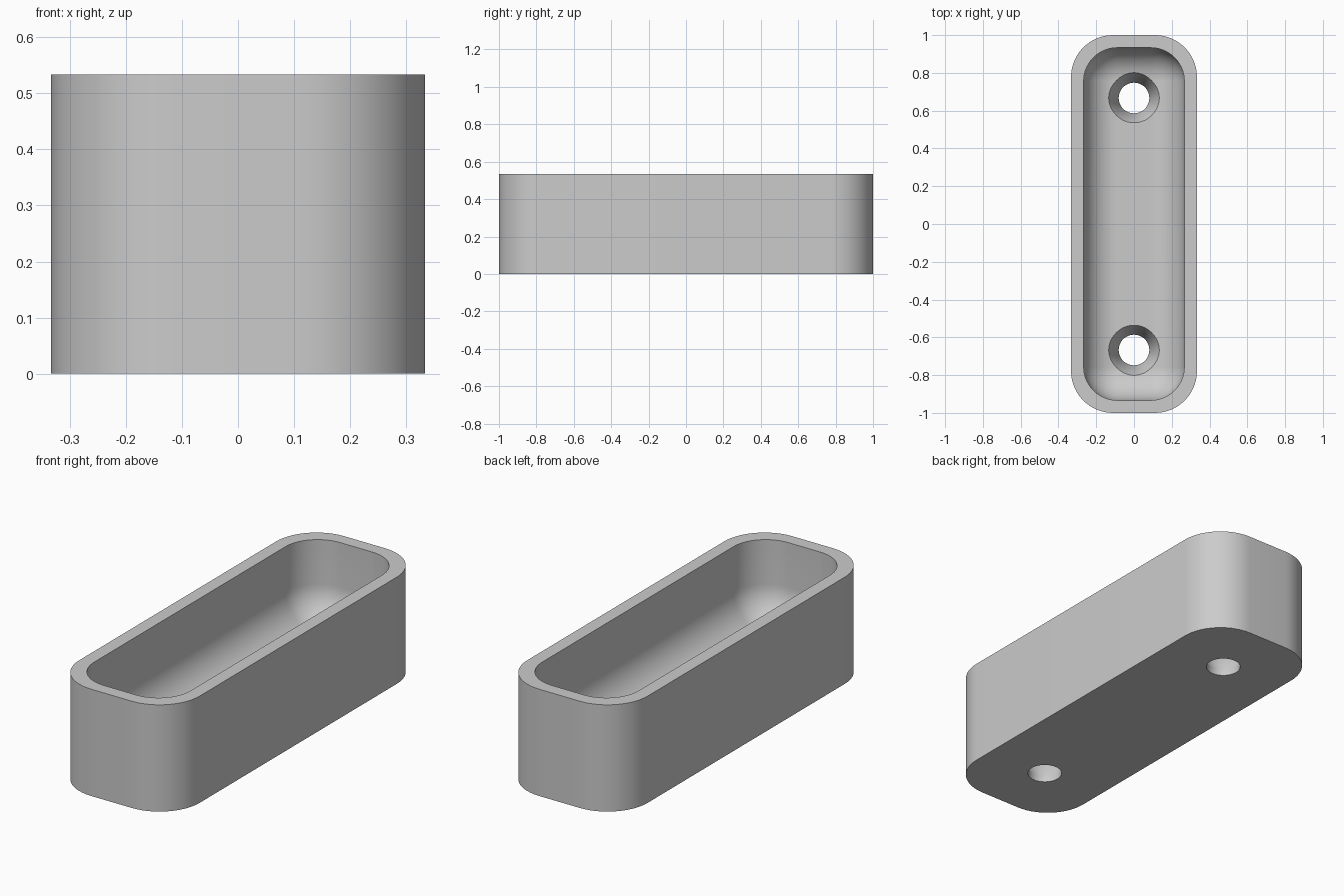
import bpy, bmesh, math

default = bpy.data.objects.get("Cube")
if default:
    bpy.data.objects.remove(default, do_unlink=True)

HALF_X, HALF_Y, WALL = 0.3333, 1.0, 0.0667
R_OUT, R_IN = 0.222, 0.178       # outer and inner corner radii
HEIGHT, FLOOR = 0.5333, 0.1333
HOLE_R, SINK_R, HOLE_Y, SINK_Z = 0.081, 0.131, 0.667, 0.0333
STEPS = 14

grey = bpy.data.materials.new("plain_grey")
grey.use_nodes = True
grey.diffuse_color = (0.6, 0.6, 0.6, 1)
grey.node_tree.nodes["Principled BSDF"].inputs["Base Color"].default_value = (0.6, 0.6, 0.6, 1)


def rounded_ring(bm, inset, radius, z):
    """Rounded rectangle of vertices, inset from the outer size."""
    ring = []
    cx, cy = HALF_X - inset - radius, HALF_Y - inset - radius
    for quarter, (sx, sy) in enumerate([(1, 1), (-1, 1), (-1, -1), (1, -1)]):
        for i in range(STEPS + 1):
            a = math.pi / 2 * (quarter + i / STEPS)
            ring.append(bm.verts.new((sx * cx + radius * math.cos(a),
                                      sy * cy + radius * math.sin(a), z)))
    return ring


def circle_ring(bm, radius, y, z, count=64):
    return [bm.verts.new((radius * math.cos(math.tau * i / count),
                          y + radius * math.sin(math.tau * i / count), z))
            for i in range(count)]


def loft(name, bm, rings):
    """Skin a stack of rings, cap both ends and make an object."""
    for low, high in zip(rings, rings[1:]):
        for i in range(len(low)):
            j = (i + 1) % len(low)
            bm.faces.new((low[i], low[j], high[j], high[i]))
    bm.faces.new(rings[0][::-1])
    bm.faces.new(rings[-1])
    bmesh.ops.remove_doubles(bm, verts=bm.verts, dist=1e-5)
    bmesh.ops.recalc_face_normals(bm, faces=bm.faces)
    mesh = bpy.data.meshes.new(name)
    bm.to_mesh(mesh)
    bm.free()
    mesh.materials.append(grey)
    obj = bpy.data.objects.new(name, mesh)
    bpy.context.collection.objects.link(obj)
    return obj


# Tray: outer wall, flat rim, inner wall, rounded inner bottom edge
bm = bmesh.new()
profile = [(0, R_OUT, 0), (0, R_OUT, HEIGHT), (WALL, R_IN, HEIGHT)]
for i in range(STEPS + 1):
    a = math.pi / 2 * i / STEPS
    radius = R_IN * math.cos(a)
    profile.append((WALL + R_IN - radius, radius, FLOOR + R_IN * (1 - math.sin(a))))
tray = loft("tray", bm, [rounded_ring(bm, *row) for row in profile])

# Two countersunk screw holes through the floor
bpy.context.view_layer.objects.active = tray
tray.select_set(True)
for y in (-HOLE_Y, HOLE_Y):
    bm = bmesh.new()
    # The cone carries on past the floor to cut the rounded edge cleanly
    flare, depth = SINK_R - HOLE_R, FLOOR - SINK_Z
    steps = [(HOLE_R, -0.1), (HOLE_R, SINK_Z),
             (HOLE_R + flare * 1.4, SINK_Z + depth * 1.4)]
    cutter = loft("hole_cutter", bm, [circle_ring(bm, r, y, z) for r, z in steps])
    cutter.hide_render = True
    cut = tray.modifiers.new("screw_hole", 'BOOLEAN')
    cut.operation = 'DIFFERENCE'
    cut.solver = 'EXACT'
    cut.object = cutter
    bpy.ops.object.modifier_apply(modifier=cut.name)
    bpy.data.objects.remove(cutter, do_unlink=True)

bpy.ops.object.shade_smooth_by_angle(angle=math.radians(30))
